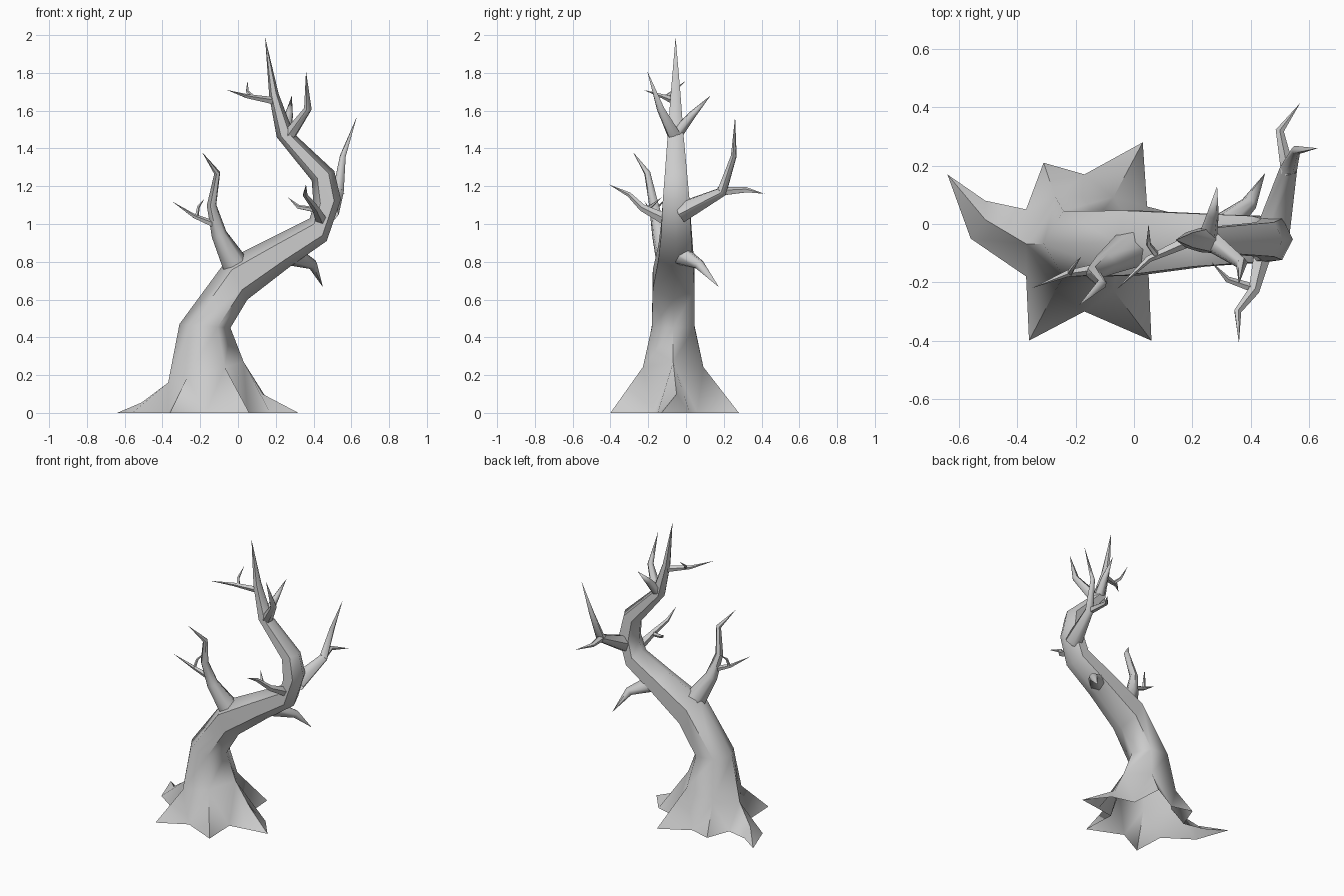
import bpy, bmesh, math
from mathutils import Vector

if "Cube" in bpy.data.objects:
    bpy.data.objects.remove(bpy.data.objects["Cube"])


def finish(bm, name):
    bmesh.ops.recalc_face_normals(bm, faces=bm.faces)
    mesh = bpy.data.meshes.new(name)
    bm.to_mesh(mesh)
    bm.free()
    ob = bpy.data.objects.new(name, mesh)
    bpy.context.collection.objects.link(ob)
    bpy.ops.object.select_all(action='DESELECT')
    ob.select_set(True)
    bpy.context.view_layer.objects.active = ob
    bpy.ops.object.shade_smooth_by_angle(angle=math.radians(60))
    return ob


def bridge(bm, a, b):
    n = len(a)
    for i in range(n):
        j = (i + 1) % n
        bm.faces.new((a[i], a[j], b[j], b[i]))


def cap_to_point(bm, ring, point):
    tip = bm.verts.new(point)
    for i in range(len(ring)):
        bm.faces.new((ring[i], ring[(i + 1) % len(ring)], tip))


def branch(name, points, radii, sides=6):
    """Tapered limb: one ring per radius, last point is the sharp tip."""
    bm = bmesh.new()
    pts = [Vector(p) for p in points]
    side = None
    prev = None
    for i, r in enumerate(radii):
        t = (pts[i + 1] - pts[i]).normalized()
        if i:
            t = (t + (pts[i] - pts[i - 1]).normalized()).normalized()
        ref = side if side else Vector((0.31, 0.9, 0.2))
        side = (ref - t * ref.dot(t)).normalized()
        up = t.cross(side)
        ring = []
        for k in range(sides):
            a = 2 * math.pi * k / sides
            ring.append(bm.verts.new(pts[i] + r * (side * math.cos(a) + up * math.sin(a))))
        if prev:
            bridge(bm, prev, ring)
        prev = ring
    cap_to_point(bm, prev, pts[-1])
    return finish(bm, name)


# Trunk: hexagonal rings given by left edge, right edge (x, z), centre y, half depth
RINGS = [
    ((-.37, .16), (.03, .27), -.068, .185),
    ((-.31, .47), (-.04, .45), -.068, .13),
    ((-.06, .81), (.05, .60), -.065, .128),
    ((.18, .93), (.27, .77), -.055, .105),
    ((.38, 1.03), (.47, .91), -.052, .092),
    ((.40, 1.10), (.545, 1.13), -.052, .082),
    ((.39, 1.23), (.51, 1.28), -.053, .068),
    ((.205, 1.46), (.295, 1.48), -.055, .048),
    ((.165, 1.68), (.215, 1.69), -.055, .03),
]
bm = bmesh.new()
prev = base = None
for (xl, zl), (xr, zr), yc, hy in RINGS:
    ring = []
    for k in range(6):
        a = math.radians(60 * k)
        c, s = math.cos(a), math.sin(a)
        ring.append(bm.verts.new(((xl + xr) / 2 + (xr - xl) / 2 * c, yc + hy * s,
                                  (zl + zr) / 2 + (zr - zl) / 2 * c)))
    if prev:
        bridge(bm, prev, ring)
    else:
        base = ring
    prev = ring
cap_to_point(bm, prev, (.143, -.055, 1.99))

# Roots: star-shaped flare, two of the six roots are long and bent
TIPS = [(.32, -.13), (.03, .28), (-.31, .21), (-.64, .17), (-.36, -.40), (.06, -.40)]
VALLEYS = [(.045, .06), (-.17, .17), (-.37, .05), (-.37, -.18), (-.17, -.30), (.05, -.17)]
LONG = {0: ((.13, -.05, .10), (.20, .02, 0), (.17, -.15, 0)),
        3: ((-.51, .015, .055), (-.56, -.05, 0), (-.51, .08, 0))}
tips = [bm.verts.new((x, y, 0)) for x, y in TIPS]
vals = [bm.verts.new((x, y, 0)) for x, y in VALLEYS]
for k in range(6):
    h, t, v, w = base[k], tips[k], vals[k], vals[k - 1]
    bm.faces.new((h, base[(k + 1) % 6], v))
    if k in LONG:
        m, s1, s2 = [bm.verts.new(p) for p in LONG[k]]
        for f in ((h, v, s1, m), (h, m, s2, w), (m, s1, t), (m, t, s2)):
            bm.faces.new(f)
    else:
        bm.faces.new((h, v, t))
        bm.faces.new((h, t, w))
finish(bm, "trunk_and_roots")

# Left limb with forked twig
branch("left_limb", [(0, -.08, .76), (-.10, -.14, .945), (-.14, -.17, 1.10),
                     (-.11, -.205, 1.27), (-.19, -.28, 1.38)], [.075, .042, .026, .017])
branch("left_twig", [(-.13, -.155, 1.0), (-.23, -.17, 1.04), (-.35, -.22, 1.12)], [.02, .012], 5)
branch("left_twig_fork", [(-.22, -.168, 1.035), (-.21, -.15, 1.09), (-.18, -.11, 1.13)],
       [.011, .008], 5)

# Front limb with side twig
branch("front_limb", [(.445, -.08, 1.01), (.41, -.23, 1.085), (.355, -.30, 1.155),
                      (.36, -.41, 1.21)], [.035, .02, .013], 5)
branch("front_twig", [(.41, -.22, 1.075), (.32, -.19, 1.09), (.265, -.13, 1.14)], [.016, .011], 5)

# Back limb with a fork
branch("back_limb", [(.475, -.03, 1.06), (.53, .19, 1.17), (.555, .253, 1.36),
                     (.63, .26, 1.57)], [.06, .03, .016])
branch("back_twig", [(.53, .17, 1.17), (.50, .32, 1.18), (.57, .415, 1.16)], [.026, .015], 5)

# Lower broken stub
branch("lower_stub", [(.27, -.04, .84), (.395, .07, .785), (.45, .175, .665)], [.06, .028])

# Crown fork
branch("crown_front", [(.26, -.055, 1.455), (.37, -.135, 1.61), (.36, -.205, 1.81)], [.038, .021])
branch("crown_back", [(.25, -.055, 1.47), (.27, .035, 1.58), (.285, .13, 1.68)], [.036, .021])

# Crown twig with a small fork
branch("crown_twig", [(.195, -.055, 1.65), (.05, -.12, 1.675), (-.06, -.225, 1.71)], [.022, .012], 5)
branch("crown_twig_fork", [(.08, -.11, 1.67), (.05, -.07, 1.70), (.05, 0, 1.76)], [.012, .009], 5)
